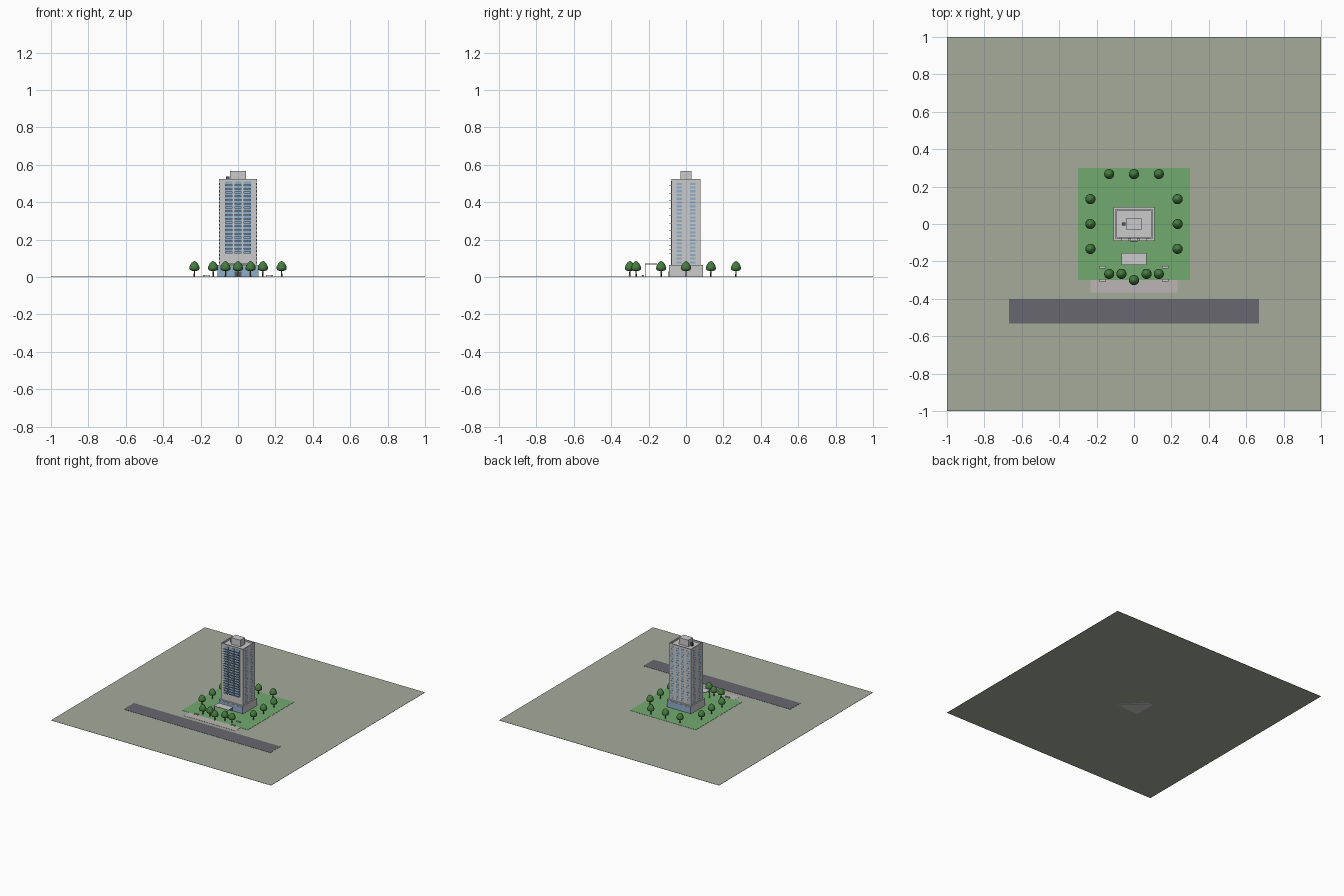
import bpy, math

if "Cube" in bpy.data.objects:
    bpy.data.objects.remove(bpy.data.objects["Cube"])

def mat(name, r, g, b):
    m = bpy.data.materials.new(name)
    m.diffuse_color = (r, g, b, 1)
    m.use_nodes = True
    m.node_tree.nodes["Principled BSDF"].inputs["Base Color"].default_value = m.diffuse_color
    return m

GROUND = mat("ground_green", 0.38, 0.41, 0.33)
LAWN = mat("lawn_green", 0.17, 0.40, 0.16)
ROAD = mat("asphalt", 0.14, 0.135, 0.16)
PAVE = mat("paving", 0.50, 0.47, 0.46)
GLASS = mat("glass", 0.27, 0.43, 0.60)
DARK = mat("dark_metal", 0.10, 0.10, 0.11)
LEAF = mat("leaf", 0.06, 0.20, 0.05)
BARK = mat("bark", 0.14, 0.08, 0.05)

def boxes(name, specs, material=None):
    """One object made of boxes, each (x0, x1, y0, y1, z0, z1)."""
    verts, faces = [], []
    for x0, x1, y0, y1, z0, z1 in specs:
        n = len(verts)
        verts += [(x, y, z) for z in (z0, z1)
                  for x, y in ((x0, y0), (x1, y0), (x1, y1), (x0, y1))]
        faces += [tuple(n + i for i in f) for f in
                  ((3, 2, 1, 0), (4, 5, 6, 7), (0, 1, 5, 4),
                   (1, 2, 6, 5), (2, 3, 7, 6), (3, 0, 4, 7))]
    me = bpy.data.meshes.new(name)
    me.from_pydata(verts, [], faces)
    ob = bpy.data.objects.new(name, me)
    bpy.context.collection.objects.link(ob)
    if material:
        me.materials.append(material)
    return ob

def lathe(name, profile, n, material):
    """Closed revolved solid from (radius, z) rings."""
    verts = [(r * math.cos(2 * math.pi * i / n), r * math.sin(2 * math.pi * i / n), z)
             for r, z in profile for i in range(n)]
    faces = [(k * n + i, k * n + (i + 1) % n, (k + 1) * n + (i + 1) % n, (k + 1) * n + i)
             for k in range(len(profile) - 1) for i in range(n)]
    faces += [tuple(reversed(range(n))), tuple(range(len(verts) - n, len(verts)))]
    me = bpy.data.meshes.new(name)
    me.from_pydata(verts, [], faces)
    me.materials.append(material)
    return me

# Site: ground, lawn, forecourt and road
boxes("ground", [(-1, 1, -1, 1, 0, 0.0015)], GROUND)
boxes("lawn", [(-0.3, 0.3, -0.3, 0.3, 0.0015, 0.003)], LAWN)
boxes("forecourt", [(-0.233, 0.233, -0.367, -0.3, 0.0015, 0.003)], PAVE)
boxes("road", [(-0.667, 0.667, -0.533, -0.4, 0.0015, 0.003)], ROAD)

# Podium with glazed front and back
boxes("podium", [(-0.11, 0.11, -0.09, 0.09, 0, 0.064)])
boxes("podium_glass", [(-0.107, 0.107, s * 0.09 - 0.0015, s * 0.09 + 0.0015, 0.004, 0.056)
                       for s in (-1, 1)], GLASS)
boxes("entrance_doors", [(-0.02, 0.02, -0.093, -0.09, 0.003, 0.03)], DARK)

# Tower body with roof parapet
W, D, TOP = 0.1, 0.077, 0.513
boxes("tower", [(-W, W, -D, D, 0.064, TOP)])
boxes("parapet", [(-W - .001, W + .001, -D - .001, -D + .007, TOP, 0.525),
                  (-W - .001, W + .001, D - .007, D + .001, TOP, 0.525),
                  (-W - .001, -W + .007, -D + .007, D - .007, TOP, 0.525),
                  (W - .007, W + .001, -D + .007, D - .007, TOP, 0.525)])

# Rooftop machine room and vent
boxes("machine_room", [(-0.042, 0.042, -0.03, 0.03, TOP, 0.567)])
boxes("roof_vent", [(-0.063, -0.045, -0.009, 0.009, TOP, 0.537)], DARK)

# Windows on every floor: sides, back and front
floors = [0.067 + 0.02 * k for k in range(22)]
boxes("side_windows", [(s * W - 0.001, s * W + 0.001, y - 0.015, y + 0.015, z + 0.006, z + 0.017)
                       for s in (-1, 1) for y in (-0.036, 0.036) for z in floors], GLASS)
boxes("back_windows", [(x - 0.014, x + 0.014, D - 0.001, D + 0.001, z + 0.006, z + 0.017)
                       for x in (-0.072, -0.024, 0.024, 0.072) for z in floors], GLASS)

# Three front bays of balconies with glass rails
bays = (-0.05, 0, 0.05)
boxes("bay_glazing", [(x - 0.02, x + 0.02, -D - 0.001, -D + 0.001, 0.127, 0.51) for x in bays], GLASS)
boxes("balcony_slabs", [(x - 0.02, x + 0.02, -0.091, -D, z, z + 0.0015)
                        for x in bays for z in floors[3:]])
boxes("balcony_rails", [(x - 0.02, x + 0.02, -0.091, -0.0902, z + 0.0015, z + 0.009)
                        for x in bays for z in floors[3:]], GLASS)
boxes("front_piers", [(x - 0.003, x + 0.003, -D - 0.003, -D, 0.064, TOP)
                      for x in (-0.075, -0.025, 0.025, 0.075)])

# Entrance canopy on posts
boxes("canopy", [(-0.067, 0.067, -0.22, -0.155, 0.068, 0.072)])
boxes("canopy_posts", [(x - 0.002, x + 0.002, -0.22, -0.216, 0.002, 0.068)
                       for x in (-0.06, 0.06)])

# Benches
boxes("benches", [(x - 0.018, x + 0.018, y - 0.006, y + 0.006, 0.009, 0.012)
                  for x in (-0.168, 0.168) for y in (-0.231, -0.301)])
boxes("bench_legs", [(x + d - 0.002, x + d + 0.002, y - 0.005, y + 0.005, 0.002, 0.009)
                     for x in (-0.168, 0.168) for y in (-0.231, -0.301)
                     for d in (-0.014, 0.014)])

# Trees around the lawn
trunk = lathe("trunk", [(0.004, 0.002), (0.003, 0.045)], 8, BARK)
crown = lathe("crown", [(0.012, 0.033), (0.024, 0.037), (0.0275, 0.046), (0.026, 0.056),
                        (0.021, 0.067), (0.014, 0.077), (0.006, 0.083), (0.001, 0.085)], 14, LEAF)
crown.shade_smooth()
spots = [(0, 0.267), (0, -0.3)]
for s in (-1, 1):
    spots += [(s * 0.133, 0.267), (s * 0.233, 0.133), (s * 0.233, 0),
              (s * 0.233, -0.133), (s * 0.133, -0.267), (s * 0.067, -0.267)]
for x, y in spots:
    for part, me in (("tree_trunk", trunk), ("tree_crown", crown)):
        ob = bpy.data.objects.new(part, me)
        ob.location = (x, y, 0)
        bpy.context.collection.objects.link(ob)
